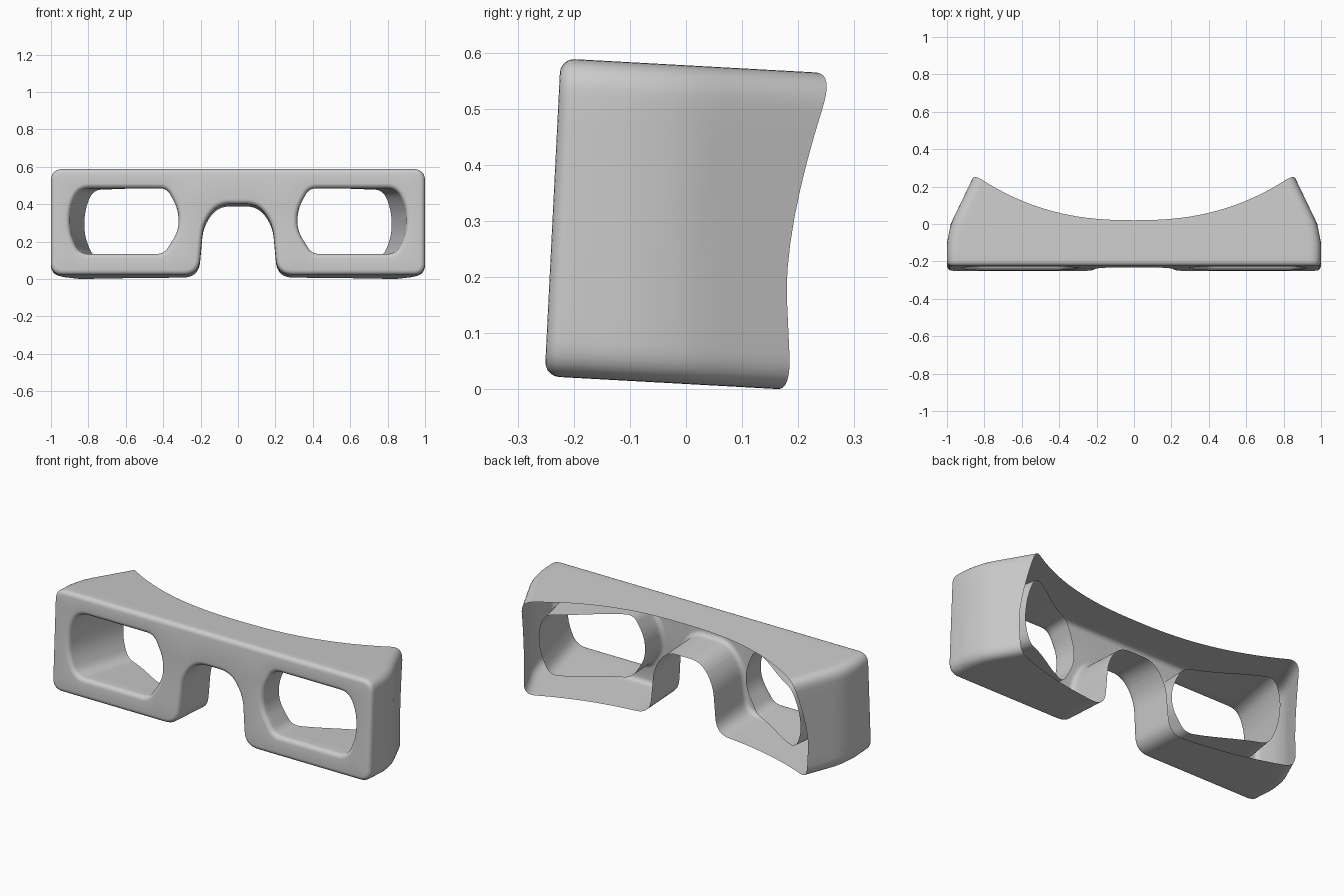
import bpy, bmesh, math
from mathutils import Vector

if "Cube" in bpy.data.objects:
    bpy.data.objects.remove(bpy.data.objects["Cube"])

def smooth(t):
    t = max(0, min(1, t))
    return t * t * (3 - 2 * t)

def rounded(corners, segs=8, step=0.05):
    """Closed 2D loop from (x, z, corner length), with evenly split straights."""
    pts, n = [], len(corners)
    for i, (x, z, r) in enumerate(corners):
        c = Vector((x, z))
        a = c + (Vector(corners[i - 1][:2]) - c).normalized() * r
        b = c + (Vector(corners[(i + 1) % n][:2]) - c).normalized() * r
        for k in range(segs + 1):
            t = k / segs
            pts.append(a * (1 - t) ** 2 + c * 2 * t * (1 - t) + b * t * t)
    out = []
    for i, p in enumerate(pts):
        q = pts[(i + 1) % len(pts)]
        d = (q - p).length
        if d < 1e-4:
            continue
        m = max(1, math.ceil(d / step))
        out += [p.lerp(q, k / m) for k in range(m)]
    return out

def offset(loop, d):
    """Move a clockwise loop inward by d (negative moves it outward)."""
    res = []
    for i, p in enumerate(loop):
        t = (loop[(i + 1) % len(loop)] - loop[i - 1]).normalized()
        res.append(p + Vector((t.y, -t.x)) * d)
    return res

def front_y(z):
    return -0.253 + 0.05 * z

def rim_y(x, z):
    # face-hugging back edge, deepest at the upper temples
    end = 0.165 + 0.09 * max(0, (z - 0.2) / 0.36) ** 1.7 + 0.01 * max(0, (0.2 - z) / 0.2)
    return 0.02 + (end - 0.02) * min(1.1, abs(x) / 0.86) ** 2.4

def lens_y(x, z):
    return rim_y(x, z) - 0.015 - 0.105 * (1 - smooth((abs(x) - 0.35) / 0.4))

def taper(x, y):
    # temples lean inward towards the back
    d = 0.2 * max(0, y + 0.1) + 0.28 * max(0, y)
    return x - math.copysign(d * smooth((abs(x) - 0.5) / 0.45), x)

def place(x, y, z):
    return Vector((x, y, z - 0.055 * (y + 0.23)))

def skin(bm, rings):
    vs = [[bm.verts.new(p) for p in r] for r in rings]
    for a, b in zip(vs, vs[1:]):
        for i in range(len(a)):
            j = (i + 1) % len(a)
            bm.faces.new((a[i], a[j], b[j], b[i]))

def fill(bm, loops):
    edges = []
    for loop in loops:
        vs = [bm.verts.new(p) for p in loop]
        edges += [bm.edges.new((vs[i - 1], vs[i])) for i in range(len(vs))]
    bmesh.ops.triangle_fill(bm, use_beauty=True, edges=edges, normal=(0, -1, 0))

def finish(bm, name):
    bmesh.ops.remove_doubles(bm, verts=bm.verts, dist=1e-4)
    bmesh.ops.recalc_face_normals(bm, faces=bm.faces)
    me = bpy.data.meshes.new(name)
    bm.to_mesh(me)
    bm.free()
    ob = bpy.data.objects.new(name, me)
    bpy.context.collection.objects.link(ob)
    bpy.ops.object.select_all(action='DESELECT')
    ob.select_set(True)
    bpy.context.view_layer.objects.active = ob
    bpy.ops.object.shade_smooth_by_angle(angle=math.radians(35))

# Profiles: frame outline with nose arch, and eye opening
outline = rounded([(-1, .59, .065), (1, .59, .065), (1, .022, .065), (.21, .022, .085),
                   (.185, .30, .07), (.105, .402, .06), (-.105, .402, .06), (-.185, .30, .07),
                   (-.21, .022, .085), (-1, .022, .065)])
eye = rounded([(.38, .487, .04), (.85, .487, .055), (.898, .38, .055), (.898, .25, .055),
               (.85, .135, .055), (.395, .135, .04), (.317, .26, .055), (.317, .37, .055)])
eyes = [eye, [Vector((-p.x, p.y)) for p in reversed(eye)]]
R = 0.026
arcs = [k / 5 * math.pi / 2 for k in range(6)]

def front_rings(loop, sign):
    rings = []
    for a in arcs:
        o = offset(loop, sign * R * (1 - math.sin(a)))
        rings.append([place(p.x, front_y(p.y) + R * (1 - math.cos(a)), p.y) for p in o])
    return rings

# Rim outline after the temple taper
rim = []
for p in outline:
    x = p.x
    for _ in range(12):
        x = taper(p.x, rim_y(x, p.y))
    rim.append(Vector((x, p.y)))

# Outer shell: rounded front face and side walls, open at the back
bm = bmesh.new()
rings = front_rings(outline, 1)
for k in range(1, 11):
    row = []
    for p, q in zip(outline, rim):
        y0 = front_y(p.y) + R
        y = y0 + (rim_y(q.x, q.y) - y0) * k / 10
        row.append(place(taper(p.x, y), y, p.y))
    rings.append(row)
skin(bm, rings)

# Eye tubes running back towards the face, open-ended inside the shell
caps = [rings[0]]
for e in eyes:
    er = front_rings(e, -1)
    back = [Vector((p.x - math.copysign(.077 * smooth((abs(p.x) - .5) / .4), p.x), p.y)) for p in e]
    for k in range(1, 6):
        row = []
        for p, q in zip(e, back):
            y0 = front_y(p.y) + R
            m = p.lerp(q, k / 5)
            z = m.y + 0.012 * k / 5 * smooth((m.y - .31) / .17)
            row.append(place(m.x, y0 + (lens_y(q.x, q.y) - y0) * k / 5, z))
        er.append(row)
    skin(bm, er)
    caps.append(er[0])
fill(bm, caps)
finish(bm, "goggle_frame")
